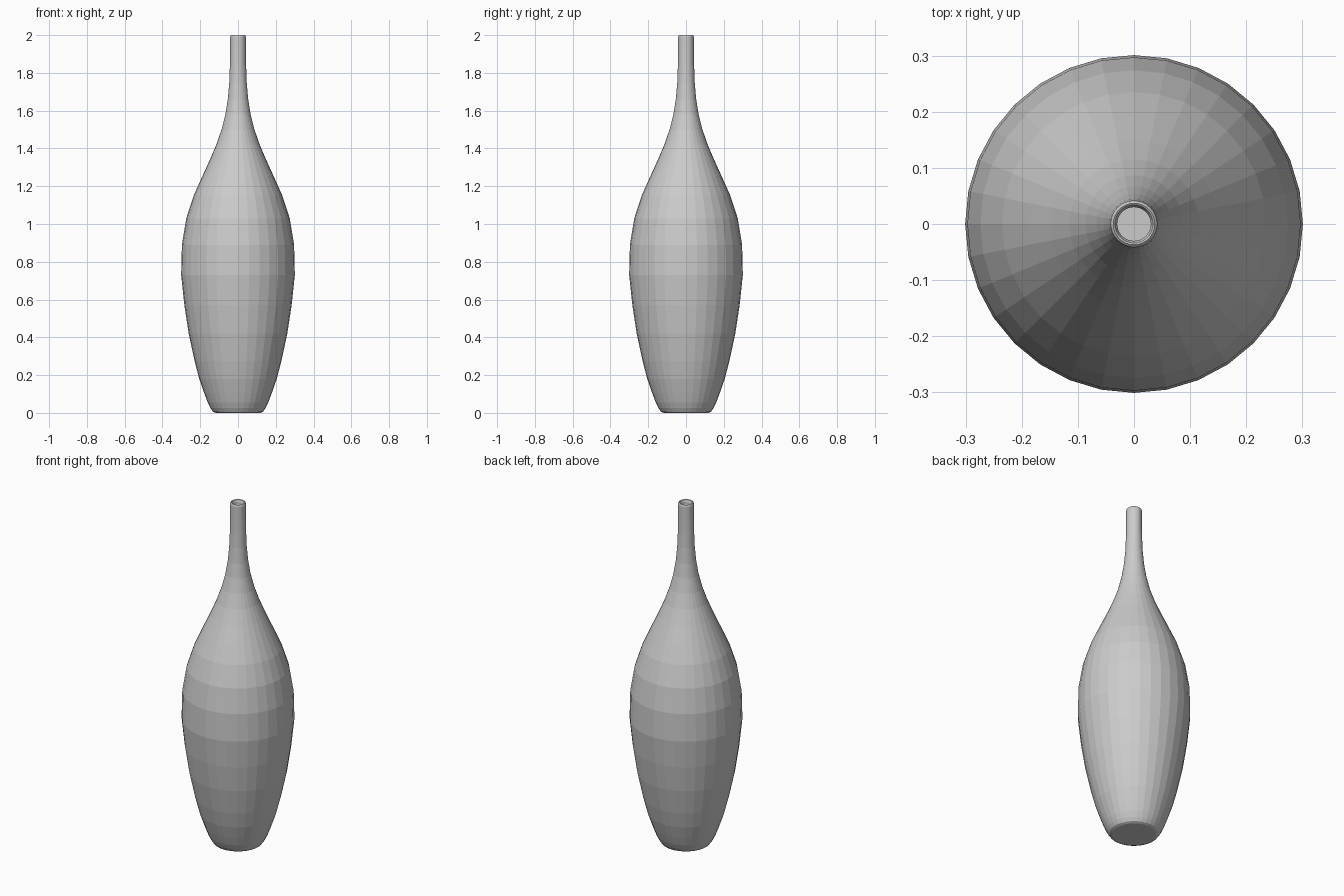
import bpy, bmesh, math
from mathutils import Vector

cube = bpy.data.objects.get("Cube")
if cube:
    bpy.data.objects.remove(cube, do_unlink=True)

SIDES = 32
WALL = 0.012

# Outer silhouette: (radius, height) from foot to lip
outer = [(0.118, 0), (0.132, 0.006), (0.145, 0.025), (0.16, 0.055),
         (0.179, 0.105), (0.205, 0.18), (0.23, 0.275), (0.261, 0.42),
         (0.284, 0.57), (0.301, 0.73), (0.297, 0.89), (0.274, 1.03),
         (0.235, 1.15), (0.19, 1.25), (0.149, 1.34), (0.115, 1.42),
         (0.087, 1.5), (0.067, 1.58), (0.054, 1.66), (0.046, 1.75),
         (0.043, 1.84), (0.042, 1.92), (0.042, 1.99)]
# Rounded lip, then the inside wall down to an inner floor
lip = [(0.04, 1.997), (0.037, 2), (0.034, 1.998), (0.03, 1.985)]
inner = [(r - WALL, z) for r, z in reversed(outer[2:-1])]
profile = [(0, 0)] + outer + lip + inner + [(0, inner[-1][1])]

# Spin the profile into a closed vase
bm = bmesh.new()
verts = [bm.verts.new((r, 0, z)) for r, z in profile]
edges = [bm.edges.new(pair) for pair in zip(verts, verts[1:])]
bmesh.ops.spin(bm, geom=verts + edges, cent=Vector(), axis=Vector((0, 0, 1)),
               angle=math.tau, steps=SIDES, use_duplicate=False)
bmesh.ops.remove_doubles(bm, verts=bm.verts, dist=0.0005)
bmesh.ops.recalc_face_normals(bm, faces=bm.faces)

mesh = bpy.data.meshes.new("vase")
bm.to_mesh(mesh)
bm.free()
vase = bpy.data.objects.new("vase", mesh)
bpy.context.collection.objects.link(vase)

# Plain grey glaze
glaze = bpy.data.materials.new("grey glaze")
glaze.use_nodes = True
colour = (0.6, 0.6, 0.6, 1)
glaze.diffuse_color = colour
glaze.node_tree.nodes["Principled BSDF"].inputs["Base Color"].default_value = colour
mesh.materials.append(glaze)
